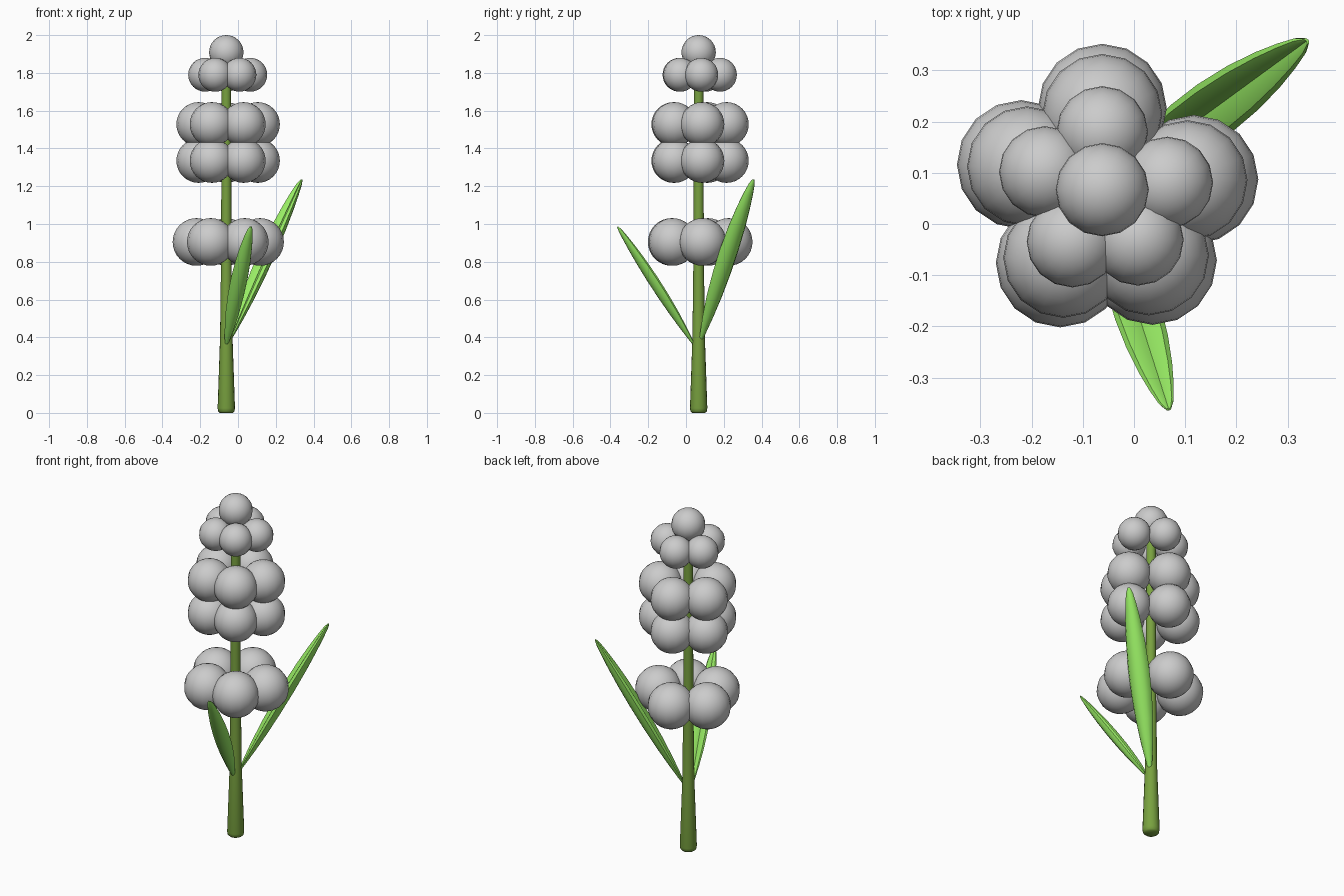
import bpy, bmesh, math
from mathutils import Vector

if "Cube" in bpy.data.objects:
    bpy.data.objects.remove(bpy.data.objects["Cube"])

CX, CY = -0.062, 0.067   # stem axis


def material(name, color):
    m = bpy.data.materials.new(name)
    m.diffuse_color = (*color, 1)
    m.use_nodes = True
    m.node_tree.nodes["Principled BSDF"].inputs["Base Color"].default_value = m.diffuse_color
    return m


stem_green = material("stem_green", (0.19, 0.36, 0.05))
leaf_green = material("leaf_green", (0.32, 0.85, 0.13))


def finish(bm, name, mat=None, angle=50):
    bmesh.ops.recalc_face_normals(bm, faces=bm.faces)
    me = bpy.data.meshes.new(name)
    bm.to_mesh(me)
    bm.free()
    ob = bpy.data.objects.new(name, me)
    bpy.context.collection.objects.link(ob)
    if mat:
        me.materials.append(mat)
    bpy.ops.object.select_all(action='DESELECT')
    ob.select_set(True)
    bpy.context.view_layer.objects.active = ob
    bpy.ops.object.shade_smooth_by_angle(angle=math.radians(angle))
    return ob


def loft(bm, rings):
    loops = [[bm.verts.new(p) for p in r] for r in rings]
    n = len(loops[0])
    for a, b in zip(loops, loops[1:]):
        for i in range(n):
            j = (i + 1) % n
            bm.faces.new((a[i], a[j], b[j], b[i]))
    bm.faces.new(loops[0])
    bm.faces.new(loops[-1])


# Tapered stem with a rounded foot
bm = bmesh.new()
profile = [(0.034, 0), (0.043, 0.008), (0.046, 0.025), (0.033, 0.4),
           (0.028, 0.8), (0.026, 1.3), (0.025, 1.9)]
loft(bm, [[(CX + r * math.cos(2 * math.pi * i / 16),
            CY + r * math.sin(2 * math.pi * i / 16), z) for i in range(16)]
          for r, z in profile])
finish(bm, "stem", stem_green)


# Blossoms: one five-ball cluster repeated at different scales
def ball(name, x, y, z, r):
    bm = bmesh.new()
    bmesh.ops.create_uvsphere(bm, u_segments=16, v_segments=16, radius=r)
    bmesh.ops.translate(bm, verts=bm.verts, vec=(x, y, z))
    finish(bm, name)


cluster = [(0.0, 0.159), (-0.158, 0.049), (-0.082, -0.143),
           (0.098, -0.138), (0.179, 0.020)]
for tier, (z, s) in enumerate([(0.905, 1), (1.335, 0.93), (1.528, 0.93), (1.79, 0.71)]):
    for k, (dx, dy) in enumerate(cluster):
        ball(f"blossom_{tier + 1}_{k + 1}", CX + dx * s, CY + dy * s, z, 0.126 * s)
ball("top_blossom", CX, CY, 1.909, 0.091)


# Leaves: tapered blades, rounded below and grooved along the top
def leaf(name, base, tip, width, depth):
    base, tip = Vector(base), Vector(tip)
    axis = (tip - base).normalized()
    side = axis.cross(Vector((0, 0, 1))).normalized()
    up = side.cross(axis)
    half = [(-1, 0), (-0.85, -0.45), (-0.5, -0.85), (0, -1)]
    under = half + [(-x, y) for x, y in reversed(half[:-1])]
    section = under + [(0.8, 0.3), (0.4, 0.2), (0, -0.15), (-0.4, 0.2), (-0.8, 0.3)]
    outline = [(0, 0.15), (0.06, 0.34), (0.15, 0.58), (0.28, 0.83), (0.42, 0.97),
               (0.56, 1), (0.7, 0.91), (0.82, 0.73), (0.91, 0.52), (0.97, 0.33), (1, 0.12)]
    bm = bmesh.new()
    loft(bm, [[base.lerp(tip, t) + side * (x * w * width / 2)
               + up * ((y + 0.35) * w * depth * 0.75) for x, y in section]
              for t, w in outline])
    finish(bm, name, leaf_green)


leaf("large_leaf", (-0.045, 0.078, 0.38), (0.338, 0.358, 1.235), 0.115, 0.062)
leaf("small_leaf", (-0.062, 0.045, 0.355), (0.068, -0.362, 0.985), 0.093, 0.05)
